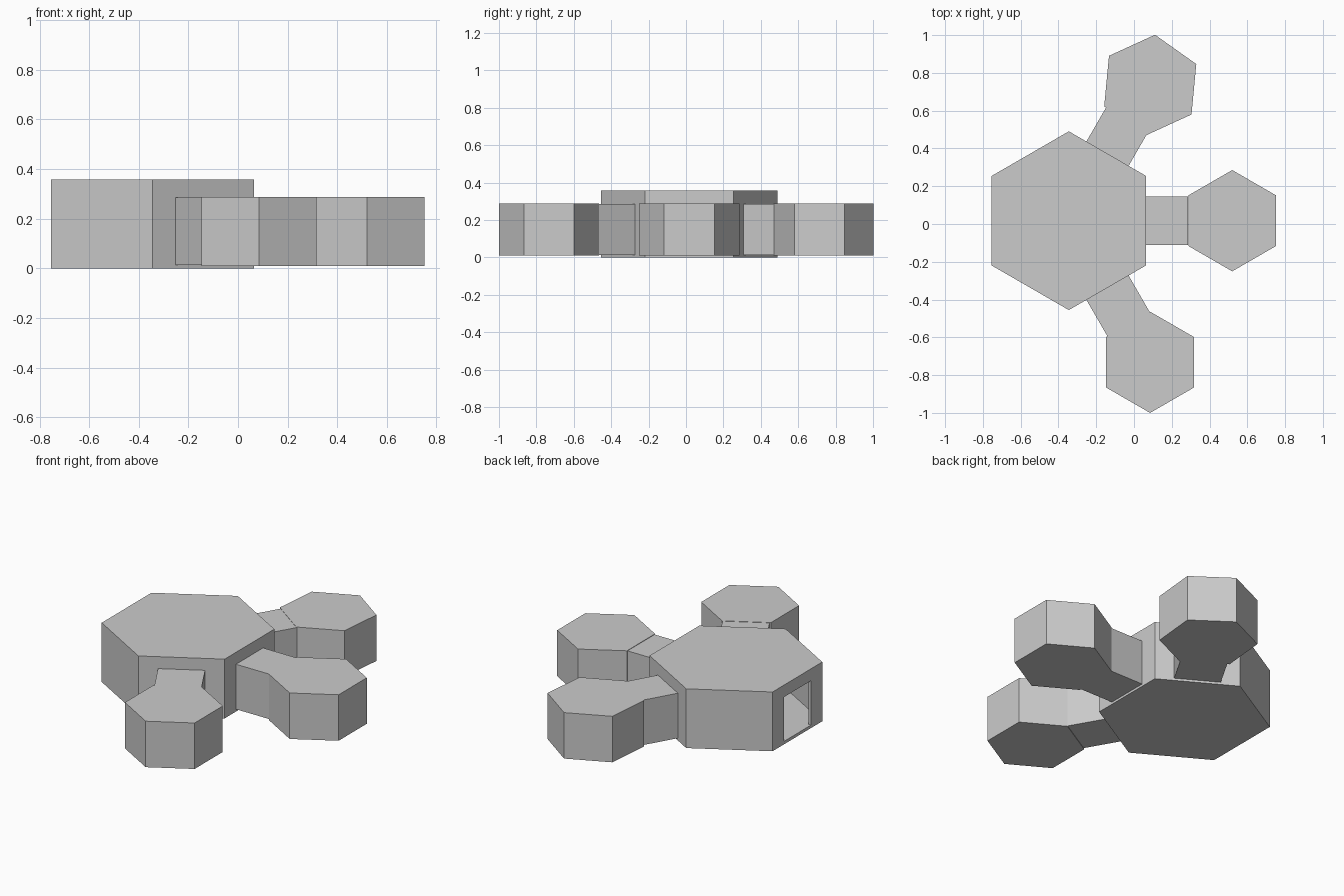
import bpy, bmesh
from math import radians, cos, sin, pi
from mathutils import Matrix, Vector

if "Cube" in bpy.data.objects:
    bpy.data.objects.remove(bpy.data.objects["Cube"])


def prism(name, outline, z0, z1):
    """Upright prism from a 2D outline."""
    bm = bmesh.new()
    low = bm.verts.new
    face = bm.faces.new([low((x, y, z0)) for x, y in outline])
    res = bmesh.ops.extrude_face_region(bm, geom=[face])
    for v in res["geom"]:
        if isinstance(v, bmesh.types.BMVert):
            v.co.z = z1
    bmesh.ops.recalc_face_normals(bm, faces=bm.faces)
    me = bpy.data.meshes.new(name)
    bm.to_mesh(me)
    bm.free()
    ob = bpy.data.objects.new(name, me)
    bpy.context.collection.objects.link(ob)
    return ob


def hexagon(cx, cy, r, turn=0):
    return [(cx + r * cos(radians(90 + turn) + i * pi / 3),
             cy + r * sin(radians(90 + turn) + i * pi / 3)) for i in range(6)]


def strip(start, angle, a, b, width):
    """Rectangle running from distance a to b along an angle."""
    d = Vector((cos(radians(angle)), sin(radians(angle))))
    n = Vector((-d.y, d.x)) * width / 2
    s = Vector(start)
    return [tuple(s + d * a - n), tuple(s + d * b - n),
            tuple(s + d * b + n), tuple(s + d * a + n)]


def cut(ob, outline, z0, z1):
    cutter = prism("cutter", outline, z0, z1)
    cutter.hide_render = True
    mod = ob.modifiers.new("cut", "BOOLEAN")
    mod.operation, mod.solver, mod.object = "DIFFERENCE", "EXACT", cutter
    bpy.context.view_layer.objects.active = ob
    bpy.ops.object.modifier_apply(modifier=mod.name)
    bpy.data.objects.remove(cutter)


WALL = 0.015
CENTRE = (-0.345, 0.0175)
APOTHEM = 0.41
WIDTH = 0.258

# Hollow main hall with an open doorway on the left wall
hall = prism("main_hall", hexagon(*CENTRE, 0.473), 0, 0.357)
cut(hall, hexagon(*CENTRE, 0.473 - WALL * 1.155), WALL, 0.357 - WALL)
cut(hall, strip(CENTRE, 180, APOTHEM - 0.06, APOTHEM + 0.05, WIDTH), 0.018, 0.285)

# Three pods, each joined to the hall by a corridor
pods = [("right", 0, (0.52, 0.0175), 0),
        ("front", -60, (0.085, -0.732), 0),
        ("back", 60, (0.086, 0.735), -5.4)]
for side, angle, centre, turn in pods:
    # doorway in the hall wall
    cut(hall, strip(CENTRE, angle, APOTHEM - 0.06, APOTHEM + 0.05, WIDTH - 0.03),
        0.03, 0.27)
    # open-ended corridor
    tube = prism(side + "_corridor",
                 strip(CENTRE, angle, APOTHEM - 0.01, APOTHEM + 0.222, WIDTH), 0.014, 0.285)
    cut(tube, strip(CENTRE, angle, APOTHEM - 0.1, APOTHEM + 0.4, WIDTH - 0.03), 0.03, 0.27)
    # hollow pod with a doorway facing the corridor
    pod = prism(side + "_pod", hexagon(*centre, 0.268, turn), 0.01, 0.287)
    cut(pod, hexagon(*centre, 0.268 - WALL * 1.155, turn), 0.01 + WALL, 0.287 - WALL)
    cut(pod, strip(CENTRE, angle, APOTHEM + 0.1, APOTHEM + 0.3, WIDTH - 0.03), 0.03, 0.27)
